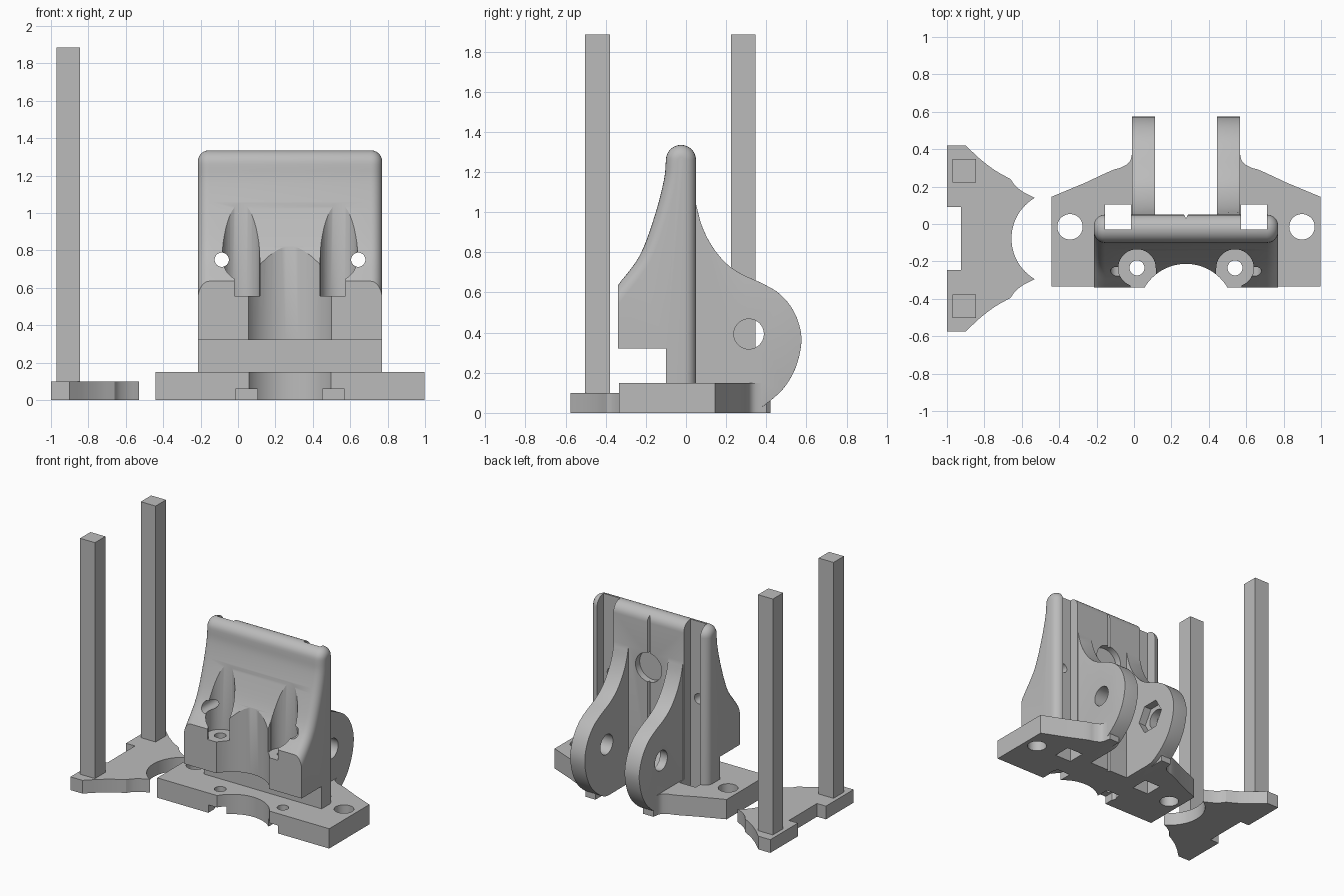
import bpy, bmesh
from math import sin, cos, pi
from mathutils import Matrix, Vector

if "Cube" in bpy.data.objects:
    bpy.data.objects.remove(bpy.data.objects["Cube"])

grey = bpy.data.materials.new("plain grey")
grey.use_nodes = True
COLOUR = (0.5, 0.5, 0.5, 1)
grey.diffuse_color = COLOUR
grey.node_tree.nodes["Principled BSDF"].inputs["Base Color"].default_value = COLOUR

CX = 0.278      # mirror plane of the bracket
MY = -0.0775    # mirror plane of the post holder


def finish(bm, name):
    bmesh.ops.recalc_face_normals(bm, faces=bm.faces)
    mesh = bpy.data.meshes.new(name)
    bm.to_mesh(mesh)
    bm.free()
    mesh.materials.append(grey)
    obj = bpy.data.objects.new(name, mesh)
    bpy.context.collection.objects.link(obj)
    return obj


def prism(name, points, axis, lo, hi, bevel=None, width=0, segs=6):
    """Extrude a 2D outline along x or z; bevel(edge) selects edges to round."""
    place = (lambda a, b, t: (t, a, b)) if axis == "x" else (lambda a, b, t: (a, b, t))
    bm = bmesh.new()
    ends = [[bm.verts.new(place(a, b, t)) for a, b in points] for t in (lo, hi)]
    bm.faces.new(ends[0])
    bm.faces.new(ends[1])
    n = len(points)
    for i in range(n):
        j = (i + 1) % n
        bm.faces.new((ends[0][i], ends[0][j], ends[1][j], ends[1][i]))
    if bevel:
        bmesh.ops.recalc_face_normals(bm, faces=bm.faces)
        bmesh.ops.bevel(bm, geom=[e for e in bm.edges if bevel(e)], offset=width,
                        segments=segs, profile=0.5, affect="EDGES", clamp_overlap=True)
    return finish(bm, name)


def box(name, x, y, z):
    return prism(name, [(x[0], y[0]), (x[1], y[0]), (x[1], y[1]), (x[0], y[1])], "z", *z)


def cylinder(name, centre, radius, length, axis="Z", sides=40):
    bm = bmesh.new()
    spin = {"X": Matrix.Rotation(pi / 2, 4, "Y"), "Y": Matrix.Rotation(pi / 2, 4, "X"),
            "Z": Matrix()}[axis]
    bmesh.ops.create_cone(bm, cap_ends=True, segments=sides, radius1=radius, radius2=radius,
                          depth=length, matrix=Matrix.Translation(centre) @ spin)
    return finish(bm, name)


def smooth(points, steps=5):
    """Catmull-Rom curve through the points."""
    p = [Vector(q) for q in points]
    p = [2 * p[0] - p[1]] + p + [2 * p[-1] - p[-2]]
    out = []
    for a, b, c, d in zip(p, p[1:], p[2:], p[3:]):
        for k in range(steps):
            t = k / steps
            out.append(tuple(0.5 * (2 * b + (c - a) * t + (2 * a - 5 * b + 4 * c - d) * t * t
                                    + (3 * b - a - 3 * c + d) * t ** 3)))
    return out + [tuple(p[-2])]


def arc(cx, cy, r, a0, a1, steps):
    return [(cx + r * cos(a0 + (a1 - a0) * i / steps), cy + r * sin(a0 + (a1 - a0) * i / steps))
            for i in range(steps + 1)]


def combine(target, tools, operation):
    for tool in tools:
        mod = target.modifiers.new("bool", "BOOLEAN")
        mod.operation, mod.solver, mod.object = operation, "EXACT", tool
        bpy.context.view_layer.objects.active = target
        bpy.ops.object.modifier_apply(modifier=mod.name)
        bpy.data.objects.remove(tool)


def shade(obj):
    bpy.ops.object.select_all(action="DESELECT")
    obj.select_set(True)
    bpy.context.view_layer.objects.active = obj
    bpy.ops.object.shade_smooth_by_angle(angle=0.45)


# Upright body: swept front, round top, slot above the base plate
front = smooth([(-0.34, 0.635), (-0.23, 0.785), (-0.155, 0.985), (-0.11, 1.16), (-0.1, 1.26)])
profile = ([(-0.1, 0), (-0.1, 0.32), (-0.34, 0.32)] + front[:-1]
           + arc(-0.025, 1.26, 0.075, pi, 0, 14) + [(0.05, 0)])


def body_rim(e):
    a, b = (v.co for v in e.verts)
    back = a.y > 0.04 and b.y > 0.04
    return abs(a.x - b.x) < 0.001 and (back or min(a.z, b.z) > 0.63)


bracket = prism("bracket", profile, "x", CX - 0.493, CX + 0.493, body_rim, 0.06)

# Base plate with swept-back wings
wing = [(-0.72, -0.335), (-0.72, 0.145)] + smooth(
    [(-0.54, 0.22), (-0.4, 0.285), (-0.345, 0.303), (-0.3, 0.335), (-0.285, 0.4)], 4)
inner = [(-0.2, 0.4), (-0.2, 0.05)]
half = [(x + CX, y) for x, y in wing + inner]
plate = prism("base_plate", half + [(2 * CX - x, y) for x, y in reversed(half)], "z", 0, 0.15)

# Pair of hinge lugs with rounded outer rims
lug_curve = smooth([(0.05, 1.04), (0.08, 0.93), (0.13, 0.83), (0.2, 0.745), (0.28, 0.69),
                    (0.38, 0.645), (0.47, 0.59), (0.54, 0.5), (0.575, 0.38), (0.555, 0.25),
                    (0.5, 0.14), (0.42, 0.06), (0.34, 0.01), (0.28, 0)], 4)
lugs = []
for s in (-1, 1):
    outer = CX + s * 0.289

    def lug_rim(e):
        return all(abs(v.co.x - outer) < 0.001 and v.co.y > 0.06 for v in e.verts)

    lugs.append(prism("lug", [(0, 0), (0, 1.04)] + lug_curve, "x",
                      *sorted((outer, CX + s * 0.167)), lug_rim, 0.025, 4))
combine(bracket, [plate] + lugs, "UNION")

# Front bore, hinge bolt, back pocket and centre groove
cuts = [cylinder("front_bore", (CX, -0.47, 1), 0.257, 4, sides=72),
        cylinder("hinge_hole", (CX, 0.313, 0.393), 0.075, 1, "X"),
        cylinder("nut_pocket", (CX - 0.167, 0.313, 0.393), 0.125, 0.12, "X", 6),
        cylinder("back_pocket", (CX, 0.05, 0.92), 0.11, 0.1, "Y"),
        prism("groove", [(CX - 0.015, 0.06), (CX, 0.03), (CX + 0.015, 0.06)], "z", -1, 2)]
for s in (-1, 1):
    def span(a, b):
        return sorted((CX + s * a, CX + s * b))
    cuts += [box("post_channel", span(0.2945, 0.432), (-0.03, 0.105), (-1, 2)),
             cylinder("wing_hole", (CX + s * 0.62, -0.015, 0), 0.068, 1),
             cylinder("screw_hole", (CX + s * 0.262, -0.235, 0.5), 0.04, 2),
             cylinder("counterbore", (CX + s * 0.262, -0.235, 1.055), 0.1, 1),
             box("counterbore_mouth", span(0.16, 0.296), (-0.4, -0.235), (0.556, 1)),
             box("nut_slot", span(0.175, 0.292), (-0.4, -0.18), (-0.1, 0.06)),
             cylinder("pin_hole", (CX + s * 0.365, -0.2, 0.75), 0.038, 0.4, "Y")]
combine(bracket, cuts, "DIFFERENCE")
shade(bracket)

# Post holder: winged plate with concave mouth and rear notch
side = [(-1, 0.09), (-1, 0.42), (-0.9, 0.42)] + smooth(
    [(-0.9, 0.42), (-0.82, 0.345), (-0.74, 0.285), (-0.66, 0.24)], 4)[1:] + smooth(
    [(-0.66, 0.24), (-0.635, 0.205), (-0.59, 0.17), (-0.53, 0.14)], 4)[1:]
mouth = arc(-0.403, MY, 0.252, pi - 1.04, pi + 1.04, 24)
other = [(x, 2 * MY - y) for x, y in reversed(side)]
outline = [(-0.925, 0.09)] + side[:-1] + mouth + other[1:] + [(-0.925, 2 * MY - 0.09)]
holder = prism("post_holder", outline, "z", 0, 0.1)
shade(holder)

# Two tall square posts
for s, label in ((-1, "front_post"), (1, "back_post")):
    y = MY + s * 0.3625
    box(label, (-0.97, -0.846), (y - 0.062, y + 0.062), (0.05, 1.885))
